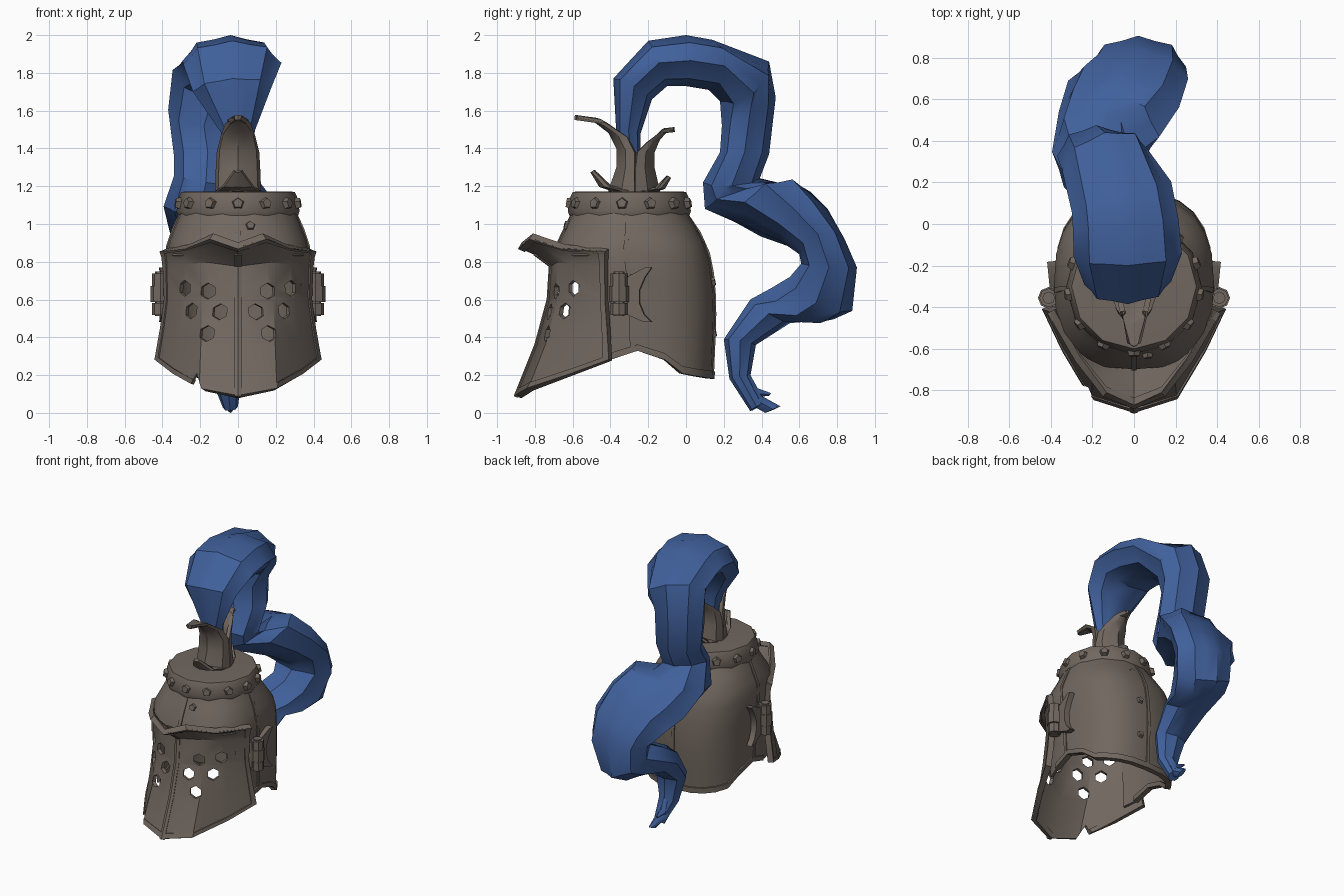
import bpy, bmesh, math
from mathutils import Vector, Matrix

if "Cube" in bpy.data.objects:
    bpy.data.objects.remove(bpy.data.objects["Cube"])


def material(name, rgb):
    m = bpy.data.materials.new(name)
    m.diffuse_color = (*rgb, 1)
    m.use_nodes = True
    m.node_tree.nodes["Principled BSDF"].inputs["Base Color"].default_value = m.diffuse_color
    return m


STEEL = material("warm_grey_steel", (0.165, 0.136, 0.115))
BLUE = material("plume_blue", (0.052, 0.119, 0.335))


def finish(name, bm, mat=STEEL, angle=30, thick=0, cutter=None):
    """Make an object, apply thickness and cuts, then shade by angle."""
    me = bpy.data.meshes.new(name)
    bmesh.ops.recalc_face_normals(bm, faces=bm.faces)
    bm.to_mesh(me)
    bm.free()
    ob = bpy.data.objects.new(name, me)
    bpy.context.collection.objects.link(ob)
    me.materials.append(mat)
    bpy.context.view_layer.objects.active = ob
    if thick:
        mod = ob.modifiers.new("thickness", 'SOLIDIFY')
        mod.thickness, mod.offset = thick, 0
        bpy.ops.object.modifier_apply(modifier=mod.name)
    if cutter:
        mod = ob.modifiers.new("cut", 'BOOLEAN')
        mod.operation, mod.object, mod.solver = 'DIFFERENCE', cutter, 'EXACT'
        bpy.ops.object.modifier_apply(modifier=mod.name)
    ob.data.shade_smooth()
    ob.data.set_sharp_from_angle(angle=math.radians(angle))
    return ob


def grid(rows, bm=None, closed=False, skip=None, caps=False):
    """Skin a grid of points, rows by columns."""
    bm = bm or bmesh.new()
    vs = [[bm.verts.new(p) for p in r] for r in rows]
    n = len(rows[0])
    for i in range(len(rows) - 1):
        for j in range(n if closed else n - 1):
            q = [vs[i][j], vs[i][(j + 1) % n], vs[i + 1][(j + 1) % n], vs[i + 1][j]]
            if not (skip and skip(i, sum((v.co for v in q), Vector()) / 4)):
                bm.faces.new(q)
    if caps:
        bm.faces.new(vs[0])
        bm.faces.new(vs[-1])
    return bm


def interp(x, table):
    """Piecewise linear lookup; the first column is the key, ascending."""
    if x <= table[0][0]:
        return table[0][1:]
    for a, b in zip(table, table[1:]):
        if x <= b[0]:
            t = (x - a[0]) / (b[0] - a[0])
            return [p + (q - p) * t for p, q in zip(a[1:], b[1:])]
    return table[-1][1:]


def peg(bm, pos, direction, r1, r2, depth, sides):
    rot = Vector(direction).to_track_quat('Z', 'Y').to_matrix().to_4x4()
    bmesh.ops.create_cone(bm, cap_ends=True, segments=sides, radius1=r1, radius2=r2,
                          depth=depth, matrix=Matrix.Translation(pos) @ rot)


# ---- skull of the helmet: height, half width, front y, back y
PROFILE = [(0.15, .355, -.64, .13), (0.5, .36, -.66, .145), (0.7, .365, -.68, .14),
           (0.85, .375, -.69, .11), (0.95, .345, -.645, .065), (1.06, .295, -.59, -.01)]
EDGE = [(-.43, .27), (-.28, .33), (-.17, .325), (-.02, .205), (.14, .18)]


def skull(a, z, grow=0):
    rx, y0, y1 = interp(z, PROFILE)
    s, c = math.sin(a), math.cos(a)
    e = .76 if z < .9 else .76 + 1.4 * (z - .9)  # rounder towards the crown
    sx = math.copysign(abs(s) ** e, s) * (rx + grow)
    return Vector((sx, (y0 + y1) / 2 - math.copysign(abs(c) ** e, c) * ((y1 - y0) / 2 + grow), z))


def skull_row(u, n=24):
    row = []
    for k in range(n):
        a = 2 * math.pi * k / n
        zb = interp(skull(a, .3).y, EDGE)[0]
        row.append(skull(a, zb + (1.07 - zb) * u))
    return row


US = [0, .05, .2, .36, .52, .7, .8, .9, 1]
face_gap = lambda i, c: c.y < -.46 and US[i] < .68
finish("skull", grid([skull_row(u) for u in US], closed=True, skip=face_gap), thick=.02)
finish("skull_rim", grid([skull_row(u) for u in (0, .045)], closed=True,
                         skip=lambda i, c: c.y < -.42), thick=.04)

# raised seams: front, back and both sides
bm = bmesh.new()
for a, z0 in ((0, .84), (math.pi, .2), (math.pi * .49, .34), (-math.pi * .49, .34)):
    rows = []
    for k in range(9):
        p = skull(a, z0 + (1.06 - z0) * k / 8, .008)
        side = Vector((.012, 0, 0)) if abs(math.sin(a)) < .5 else Vector((0, .012, 0))
        rows.append([p - side, p + side])
    grid(rows, bm)
finish("skull_seams", bm, thick=.016)

# ---- crown band with flat lid
rings = [(.29, 1.04), (.318, 1.045), (.326, 1.07), (.312, 1.145), (.30, 1.17), (.27, 1.172)]
circle = lambda r, z: [(r * math.sin(k * math.pi / 6), -.30 - r * math.cos(k * math.pi / 6), z)
                       for k in range(12)]
finish("crown_band", grid([circle(*q) for q in rings], closed=True, caps=True))

# ---- five-sided rivets on band, front and back
bm = bmesh.new()
for k in range(13):
    a = 2 * math.pi * k / 13
    d = Vector((math.sin(a), -math.cos(a), 0))
    peg(bm, Vector((0, -.30, 1.108)) + d * .312, d + Vector((0, 0, .15)), .04, .026, .045, 5)
for y, z, d in ((-.625, .99, -1), (.045, .95, 1), (.135, .69, 1), (.14, .42, 1)):
    peg(bm, (.065, y, z), (.1, d, .25), .034, .022, .04, 5)
finish("rivets", bm)

# ---- visor: right half of each row from centre to hinge side
HALF = [
    [(0, -.88, .885), (.14, -.82, .935), (.27, -.65, .88), (.40, -.42, .86)],
    [(0, -.79, .845), (.14, -.755, .885), (.265, -.625, .85), (.39, -.42, .83)],
    [(0, -.705, .78), (.15, -.675, .80), (.27, -.595, .79), (.382, -.42, .77)],
    [(0, -.715, .6), (.18, -.675, .6), (.29, -.575, .6), (.375, -.42, .6)],
    [(0, -.78, .36), (.19, -.73, .37), (.31, -.58, .41), (.395, -.41, .45)],
    [(0, -.89, .085), (.20, -.825, .125), (.33, -.60, .205), (.425, -.40, .28)]]
VISOR = [[Vector((-x, y, z)) for x, y, z in reversed(r[1:])] + [Vector(p) for p in r] for r in HALF]

# breathing holes and the chipped lower edge
bm = bmesh.new()
for s in (-1, 1):
    for x, y, z in ((.16, -.69, .645), (.275, -.59, .66), (.235, -.63, .54),
                    (.09, -.71, .535), (.15, -.71, .42)):
        peg(bm, (s * x, y, z), (s * (.25 + 2 * x), -1, 0), .043, .043, .16, 6)
peg(bm, (-.225, -.80, .145), (-.4, -1, 0), .065, .065, .24, 3)
cutter = finish("hole_cutter", bm)
cutter.hide_render = True
finish("visor", grid(VISOR), thick=.025, cutter=cutter)

# visor borders and central ridge
bm = bmesh.new()
grid([VISOR[0], [a.lerp(b, .4) for a, b in zip(VISOR[0], VISOR[1])]], bm)
grid([VISOR[5], [a.lerp(b, .13) for a, b in zip(VISOR[5], VISOR[4])]], bm)
grid([[r[0], r[0].lerp(r[1], .16)] for r in VISOR], bm)
grid([[r[6], r[6].lerp(r[5], .16)] for r in VISOR], bm)
finish("visor_border", bm, thick=.04, cutter=cutter)
out = Vector((0, -.012, 0))
finish("visor_ridge", grid([[r[3] + out + Vector((-.016, .006, 0)), r[3] + out,
                             r[3] + out + Vector((.016, .006, 0))] for r in VISOR[1:]]), thick=.022)
bpy.data.objects.remove(cutter)

# ---- hinges with forked plates on both sides
for s, label in ((-1, "left"), (1, "right")):
    bm = bmesh.new()
    for z, r, h in ((.55, .045, .065), (.63, .052, .085), (.705, .045, .065)):
        peg(bm, (s * .41, -.355, z), (0, 0, 1), r, r, h, 8)
    peg(bm, (s * .41, -.355, .63), (0, 0, 1), .03, .03, .235, 8)
    bmesh.ops.create_cube(bm, size=1, matrix=Matrix.Translation((s * .375, -.35, .63))
                          @ Matrix.Diagonal((.04, .10, .19, 1)))
    finish(label + "_hinge", bm)
    fork = [(.77, -.215, -.18), (.72, -.31, -.215), (.65, -.31, -.245),
            (.58, -.31, -.245), (.52, -.31, -.22), (.48, -.22, -.18)]
    finish(label + "_hinge_fork", grid([[(s * (.385 + (y + .31) * .1), y, z) for y in (a, b)]
                                        for z, a, b in fork]), thick=.04)


# ---- plume holder: curled leaves; rows are outer y, z, inner y, z, half width
def leaf(name, rows):
    pts = []
    for yo, zo, yi, zi, w in rows:
        pts.append([])
        for k in range(-3, 4):
            a = k * math.pi / 6
            t = math.cos(a) - (.12 if abs(k) == 1 else 0)
            pts[-1].append((w * math.sin(a), yi + (yo - yi) * t, zi + (zo - zi) * t))
    finish(name, grid(pts), thick=.026)


leaf("front_holder_leaf", [(-.40, 1.17, -.27, 1.17, .11), (-.355, 1.3, -.27, 1.3, .105),
     (-.355, 1.4, -.27, 1.38, .10), (-.40, 1.49, -.31, 1.46, .08),
     (-.48, 1.55, -.42, 1.535, .055), (-.59, 1.565, -.57, 1.56, .02)])
leaf("back_holder_leaf", [(-.15, 1.17, -.27, 1.17, .11), (-.18, 1.3, -.27, 1.3, .105),
     (-.18, 1.38, -.26, 1.38, .095), (-.15, 1.45, -.21, 1.43, .075),
     (-.11, 1.495, -.14, 1.485, .045), (-.06, 1.50, -.07, 1.5, .015)])
leaf("front_base_leaf", [(-.37, 1.18, -.30, 1.18, .11), (-.45, 1.205, -.40, 1.2, .075),
                         (-.495, 1.28, -.485, 1.28, .012)])
leaf("back_base_leaf", [(-.18, 1.18, -.24, 1.18, .11), (-.12, 1.195, -.16, 1.19, .075),
                        (-.09, 1.25, -.10, 1.25, .012)])

# ---- plume: outer y, z, inner y, z, centre x, half width
PLUME = [(-.32, 1.25, -.24, 1.25, 0, .06), (-.37, 1.50, -.24, 1.48, 0, .09),
         (-.385, 1.77, -.18, 1.66, -.03, .21), (-.20, 1.97, -.10, 1.73, -.03, .26),
         (.0, 2.0, .0, 1.73, -.04, .255), (.14, 1.975, .12, 1.71, -.06, .25),
         (.44, 1.86, .18, 1.65, -.14, .22), (.475, 1.67, .19, 1.52, -.18, .19),
         (.44, 1.37, .18, 1.38, -.16, .18), (.39, 1.24, .09, 1.22, -.17, .17),
         (.57, 1.20, .10, 1.08, -.20, .20), (.66, 1.17, .30, 1.0, -.12, .28),
         (.75, 1.08, .50, .91, -.05, .29), (.84, .92, .60, .84, .01, .26),
         (.905, .77, .61, .79, .02, .23), (.88, .54, .55, .72, 0, .20),
         (.78, .495, .45, .66, -.05, .19), (.55, .475, .34, .60, -.08, .16),
         (.37, .36, .20, .39, -.08, .12), (.34, .19, .23, .18, -.06, .08),
         (.41, .05, .34, .01, -.04, .04)]


def tuft(name, stations, sides=16):
    mids = [Vector((s[4], (s[0] + s[2]) / 2, (s[1] + s[3]) / 2)) for s in stations]
    rows = []
    for i, (yo, zo, yi, zi, x, w) in enumerate(stations):
        t = mids[min(i + 1, len(mids) - 1)] - mids[max(i - 1, 0)]
        d = Vector((0, yo - yi, zo - zi)) / 2
        side = t.cross(d).normalized() * w
        rows.append([])
        for k in range(sides):
            a = 2 * math.pi * k / sides
            r = 1 if k % 2 == 0 else .9  # strand grooves
            rows[-1].append(mids[i] + (d * math.cos(a) + side * math.sin(a)) * r)
    finish(name, grid(rows, closed=True, caps=True), BLUE, 36)


tuft("plume", PLUME)
tuft("plume_tip", [(.34, .19, .25, .17, -.05, .06), (.40, .09, .33, .05, -.05, .045),
                   (.50, .035, .42, .0, -.04, .015)], 8)
tuft("plume_wisp", [(.33, .22, .25, .19, -.05, .05), (.38, .13, .33, .08, -.06, .03),
                    (.45, .105, .44, .09, -.07, .008)], 8)
